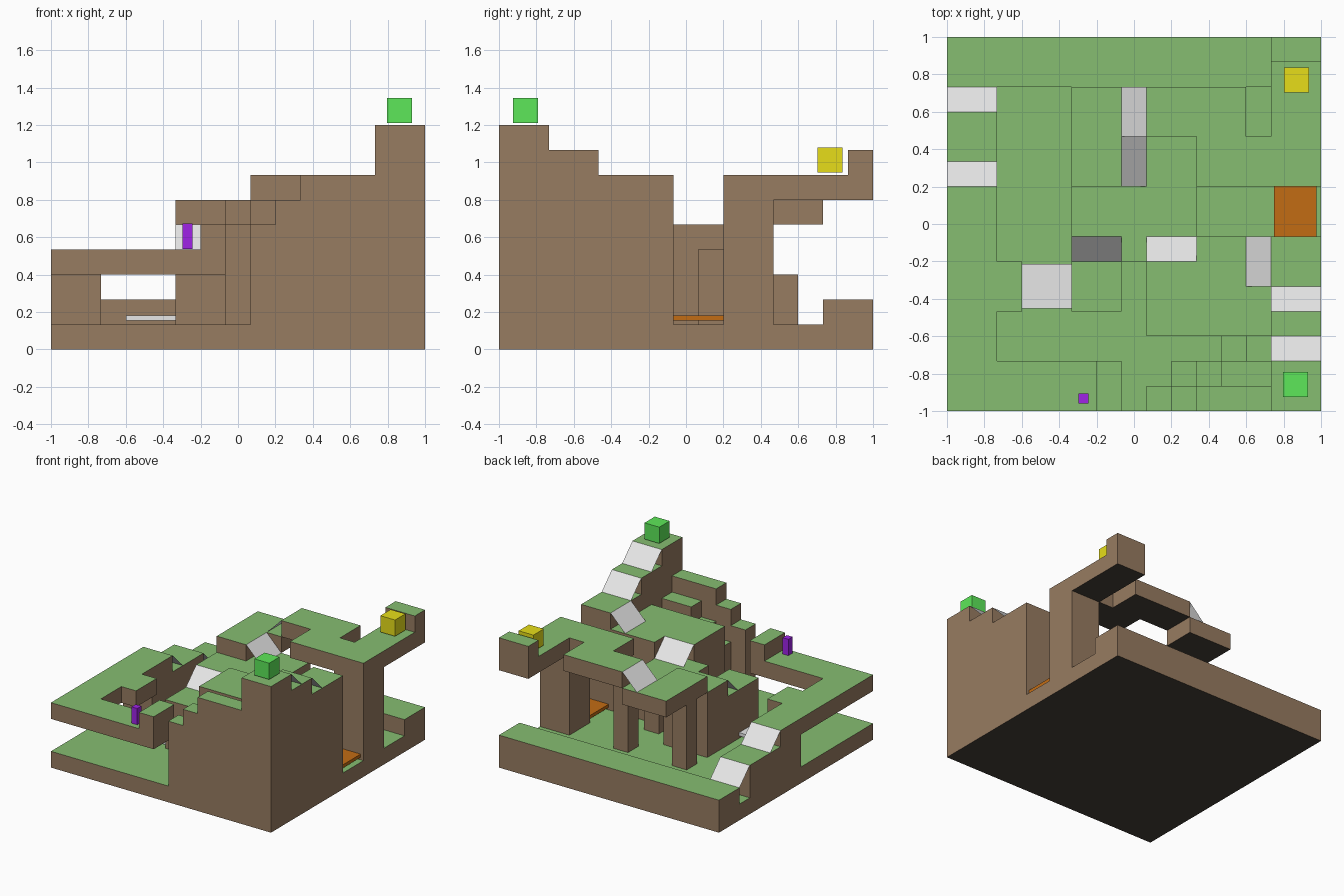
import bpy, bmesh
from mathutils import Vector

if "Cube" in bpy.data.objects:
    bpy.data.objects.remove(bpy.data.objects["Cube"])

C = 2 / 15  # grid cell size


def mat(name, col):
    m = bpy.data.materials.new(name)
    m.diffuse_color = (*col, 1)
    m.use_nodes = True
    m.node_tree.nodes["Principled BSDF"].inputs["Base Color"].default_value = m.diffuse_color
    return m


GRASS = mat("grass_green", (0.24, 0.515, 0.166))
EARTH = mat("earth_brown", (0.31, 0.20, 0.12))
UNDER = mat("underside_dark", (0.06, 0.05, 0.04))
WHITE = mat("ramp_white", (0.80, 0.80, 0.80))
ORANGE = mat("bridge_orange", (0.54, 0.15, 0.007))
GREEN = mat("bright_green", (0.11, 0.80, 0.10))
YELLOW = mat("yellow", (0.80, 0.73, 0.01))
PURPLE = mat("purple", (0.37, 0.018, 0.85))


def finish(name, bm, mats):
    me = bpy.data.meshes.new(name)
    bm.to_mesh(me)
    bm.free()
    for m in mats:
        me.materials.append(m)
    ob = bpy.data.objects.new(name, me)
    bpy.context.collection.objects.link(ob)
    return ob


def grid_pos(i, j, k):
    return Vector((-1 + i * C, -1 + j * C, k * C))


# Terrain blocks in cells: x0, x1, y0, y1, z0, z1
cells = set()


def block(x0, x1, y0, y1, z0, z1):
    for i in range(x0, x1):
        for j in range(y0, y1):
            for k in range(z0, z1):
                cells.add((i, j, k))


# ground and raised back strip
block(0, 15, 0, 15, 0, 1)
block(0, 15, 13, 15, 1, 2)
# left shelf with its support, front shelf and stubs
block(0, 2, 7, 12, 1, 3)
block(0, 2, 0, 9, 3, 4)
block(0, 7, 0, 2, 3, 4)
block(6, 7, 0, 2, 4, 5)
block(2, 3, 4, 6, 3, 4)
# middle path
block(5, 7, 4, 7, 1, 4)
block(5, 8, 7, 9, 1, 5)
block(7, 8, 6, 7, 1, 5)
block(8, 10, 6, 9, 4, 5)
block(7, 10, 9, 11, 4, 5)
# upper slab and high platform
block(5, 7, 9, 13, 5, 6)
block(7, 8, 11, 13, 5, 6)
block(8, 12, 11, 13, 6, 7)
block(10, 13, 9, 11, 6, 7)
block(13, 15, 11, 15, 6, 7)
block(13, 15, 14, 15, 7, 8)
# columns
block(13, 15, 9, 11, 1, 7)
block(5, 6, 10, 11, 1, 5)
block(9, 10, 10, 11, 1, 4)
block(9, 10, 7, 8, 1, 4)
# hill and stepped tower
block(8, 13, 3, 6, 1, 6)
block(10, 13, 6, 7, 1, 6)
block(13, 15, 0, 7, 1, 7)
block(13, 15, 0, 4, 7, 8)
block(13, 15, 0, 2, 8, 9)
# rough front steps: row, first column, heights
for row, first, heights in ((0, 8, (5, 6, 7, 7, 7)), (1, 9, (4, 5, 6, 6)), (2, 11, (4, 5))):
    for n, h in enumerate(heights):
        block(first + n, first + n + 1, row, row + 1, 1, h)

# Skin only the exposed cell faces, coloured by direction
bm = bmesh.new()
verts = {}


def vert(p):
    if p not in verts:
        verts[p] = bm.verts.new(grid_pos(*p))
    return verts[p]


for c in sorted(cells):
    for axis in range(3):
        for s in (0, 1):
            nb = list(c)
            nb[axis] += 2 * s - 1
            if tuple(nb) in cells:
                continue
            u, v = (axis + 1) % 3, (axis + 2) % 3
            loop = []
            for du, dv in ((0, 0), (1, 0), (1, 1), (0, 1)):
                p = list(c)
                p[axis] += s
                p[u] += du
                p[v] += dv
                loop.append(vert(tuple(p)))
            f = bm.faces.new(loop if s else loop[::-1])
            f.material_index = 1 if axis < 2 else (0 if s else 2)
finish("terrain", bm, (GRASS, EARTH, UNDER))


# Ramps: thin sloped sheets rising one cell towards the given side
def ramp(x0, x1, y0, y1, z, rise):
    high = {"+x": lambda i, j: i == x1, "-x": lambda i, j: i == x0,
            "+y": lambda i, j: j == y1, "-y": lambda i, j: j == y0}[rise]
    bm = bmesh.new()
    bm.faces.new([bm.verts.new(grid_pos(i, j, z + high(i, j)))
                  for i, j in ((x0, y0), (x1, y0), (x1, y1), (x0, y1))])
    finish("ramp", bm, (WHITE,))


ramp(0, 2, 12, 13, 2, "-y")
ramp(0, 2, 9, 10, 3, "-y")
ramp(5, 7, 6, 7, 4, "+y")
ramp(8, 10, 6, 7, 5, "-y")
ramp(7, 8, 9, 11, 5, "-x")
ramp(7, 8, 11, 13, 6, "+x")
ramp(12, 13, 5, 7, 6, "+x")
ramp(13, 15, 4, 5, 7, "-y")
ramp(13, 15, 2, 3, 8, "-y")


# Loose pieces: boxes given by centre and size
def box(name, centre, size, m):
    bm = bmesh.new()
    bmesh.ops.create_cube(bm, size=1)
    for v in bm.verts:
        v.co = Vector(centre) + Vector(a * b for a, b in zip(v.co, size))
    finish(name, bm, (m,))


box("white_bridge_plate", (-0.467, -0.333, 0.167), (0.266, 0.24, 0.027), WHITE)
box("orange_bridge_plate", (0.862, 0.067, 0.167), (0.226, 0.266, 0.027), ORANGE)
box("green_cube", (0.864, -0.858, 1.278), (0.134, 0.134, 0.134), GREEN)
box("yellow_cube", (0.868, 0.77, 1.012), (0.134, 0.134, 0.134), YELLOW)
box("purple_post", (-0.27, -0.933, 0.605), (0.052, 0.054, 0.134), PURPLE)
